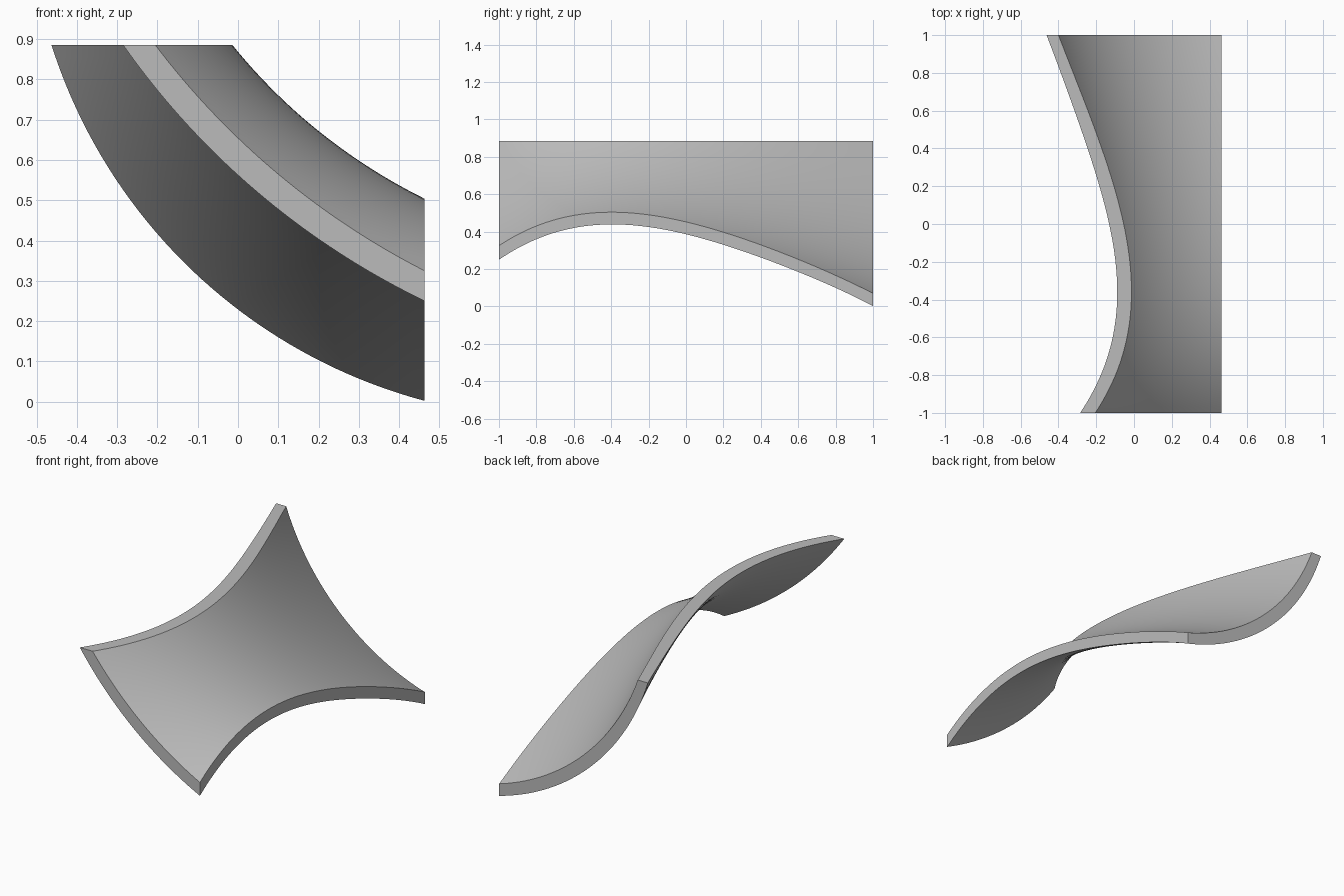
import bpy
import bmesh
import math
from mathutils import Vector

cube = bpy.data.objects.get("Cube")
if cube:
    bpy.data.objects.remove(cube, do_unlink=True)

TOP, SIDE = 0.885, 0.463        # flat trimming planes of the shell
ROWS, COLS = 64, 40
STATIONS = [-1, -0.6, -0.2, 0.2, 0.6, 1]

# Edge profiles along y: x where the skin meets the top, z where it meets the side
LOWER = ([-0.285, -0.113, -0.098, -0.183, -0.315, -0.463],
         [0.25, 0.42, 0.425, 0.33, 0.185, 0.002])
UPPER = ([-0.205, -0.037, -0.022, -0.106, -0.244, -0.40],
         [0.325, 0.487, 0.49, 0.397, 0.252, 0.07])


def smooth_value(stations, values, y):
    """Smooth curve through the given stations."""
    total = 0
    for i, v in enumerate(values):
        for j, s in enumerate(stations):
            if j != i:
                v *= (y - s) / (stations[i] - s)
        total += v
    return total


def arc(a, b, bend, y):
    """Circular arc from a to b in the xz plane, bulging down and to the right side's -x."""
    chord = b - a
    length = chord.length
    sag = bend * length * length
    radius = (length * length / 4 + sag * sag) / (2 * sag)
    out = Vector((chord.y, -chord.x)).normalized()
    centre = (a + b) / 2 + out * (sag - radius)
    half = math.asin(length / 2 / radius)
    points = []
    for i in range(COLS + 1):
        t = half * (2 * i / COLS - 1)
        p = centre + out * radius * math.cos(t) + chord / length * radius * math.sin(t)
        points.append((p.x, y, p.y))
    return points


def skin(bm, profile):
    """Grid of vertices for one face of the shell."""
    grid = []
    for r in range(ROWS + 1):
        y = 2 * r / ROWS - 1
        a = Vector((smooth_value(STATIONS, profile[0], y), TOP))
        b = Vector((SIDE, smooth_value(STATIONS, profile[1], y)))
        bend = smooth_value([-1, -0.4, 1], [0.065, 0.088, 0.1], y)
        grid.append([bm.verts.new(p) for p in arc(a, b, bend, y)])
    return grid


def border(grid):
    return (grid[0][:-1] + [row[-1] for row in grid[:-1]]
            + grid[-1][:0:-1] + [row[0] for row in grid[:0:-1]])


# Saddle-shaped shell: two curved skins joined by a rim
bm = bmesh.new()
lower, upper = skin(bm, LOWER), skin(bm, UPPER)
for grid in (lower, upper):
    for r in range(ROWS):
        for c in range(COLS):
            bm.faces.new((grid[r][c], grid[r][c + 1], grid[r + 1][c + 1], grid[r + 1][c]))
low_rim, up_rim = border(lower), border(upper)
for i in range(len(low_rim)):
    bm.faces.new((low_rim[i - 1], low_rim[i], up_rim[i], up_rim[i - 1]))
bmesh.ops.recalc_face_normals(bm, faces=bm.faces)

mesh = bpy.data.meshes.new("saddle_shell")
bm.to_mesh(mesh)
bm.free()
shell = bpy.data.objects.new("saddle_shell", mesh)
bpy.context.collection.objects.link(shell)

# Plain grey finish
grey = bpy.data.materials.new("light_grey")
grey.use_nodes = True
colour = (0.5, 0.5, 0.5, 1)
grey.diffuse_color = colour
grey.node_tree.nodes["Principled BSDF"].inputs["Base Color"].default_value = colour
mesh.materials.append(grey)

bpy.ops.object.select_all(action="DESELECT")
shell.select_set(True)
bpy.context.view_layer.objects.active = shell
bpy.ops.object.shade_smooth_by_angle(angle=math.radians(30))
